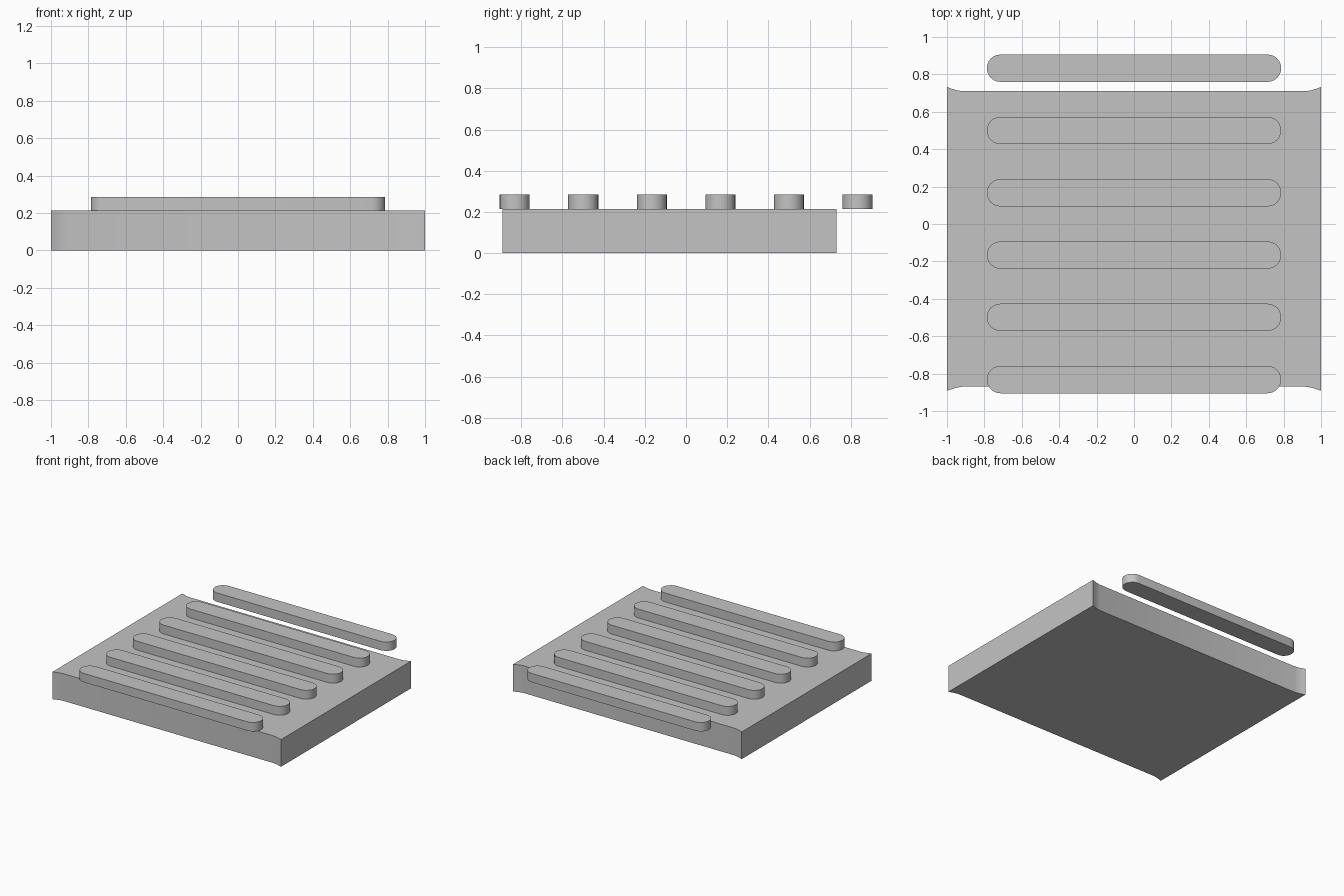
import bpy
import bmesh
from math import cos, sin, pi, radians

cube = bpy.data.objects.get("Cube")
if cube:
    bpy.data.objects.remove(cube, do_unlink=True)

# Single plain grey
grey = bpy.data.materials.new("plain_grey")
grey.use_nodes = True
colour = (0.55, 0.55, 0.55, 1)
grey.diffuse_color = colour
grey.node_tree.nodes["Principled BSDF"].inputs["Base Color"].default_value = colour


def extrude_outline(name, outline, bottom, top):
    """Solid prism from a counter-clockwise outline."""
    bm = bmesh.new()
    face = bm.faces.new([bm.verts.new((x, y, bottom)) for x, y in outline])
    extruded = bmesh.ops.extrude_face_region(bm, geom=[face], use_keep_orig=True)
    moved = [v for v in extruded["geom"] if isinstance(v, bmesh.types.BMVert)]
    bmesh.ops.translate(bm, verts=moved, vec=(0, 0, top - bottom))
    bmesh.ops.recalc_face_normals(bm, faces=bm.faces)
    mesh = bpy.data.meshes.new(name)
    bm.to_mesh(mesh)
    bm.free()
    mesh.materials.append(grey)
    obj = bpy.data.objects.new(name, mesh)
    bpy.context.collection.objects.link(obj)
    bpy.ops.object.select_all(action="DESELECT")
    obj.select_set(True)
    bpy.context.view_layer.objects.active = obj
    bpy.ops.object.shade_smooth_by_angle(angle=radians(30))
    return obj


# Base slab: the four corners flare gently outwards along y
mid_y, half_depth = -0.08, 0.79
flare = [(1.0, 0.022), (0.975, 0.013), (0.948, 0.005), (0.92, 0.0)]
back = [(x, half_depth + d) for x, d in flare]
back += [(-x, y) for x, y in reversed(back)]
outline = back + [(-x, -y) for x, y in back]
extrude_outline("base_slab", [(x, y + mid_y) for x, y in outline], 0, 0.215)

# Six raised bars with rounded ends
radius, reach, steps = 0.073, 0.714, 12
for i in range(6):
    y0 = -0.832 + i * 0.333
    pill = []
    for side in (1, -1):
        for k in range(steps + 1):
            a = -pi / 2 + pi * k / steps
            pill.append((side * (reach + radius * cos(a)), y0 + side * radius * sin(a)))
    extrude_outline(f"raised_bar_{i + 1}", pill, 0.215, 0.285)
